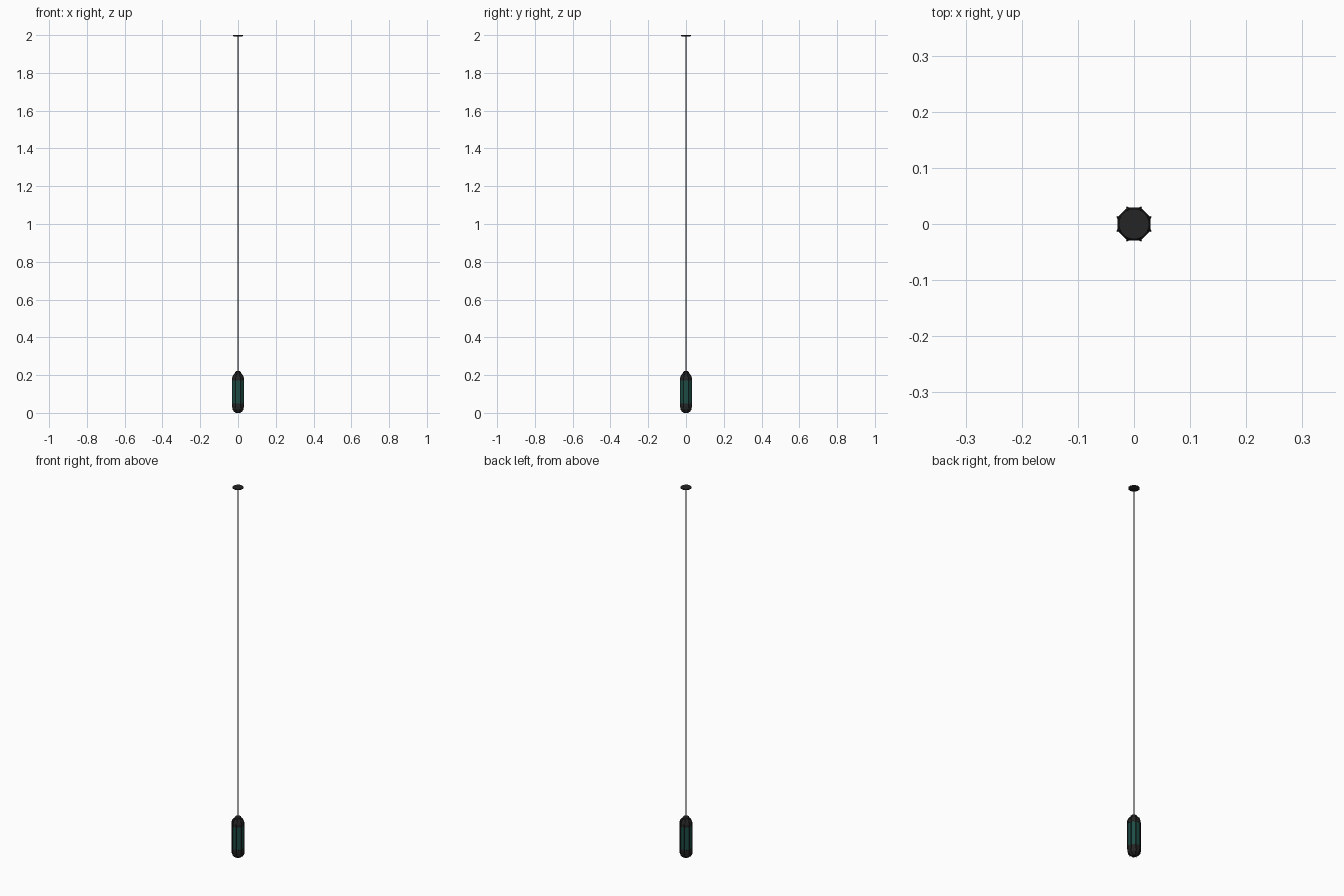
import bpy, bmesh, math
from mathutils import Vector

if "Cube" in bpy.data.objects:
    bpy.data.objects.remove(bpy.data.objects["Cube"])


def material(name, rgb):
    m = bpy.data.materials.new(name)
    m.diffuse_color = (*rgb, 1)
    m.use_nodes = True
    m.node_tree.nodes["Principled BSDF"].inputs["Base Color"].default_value = m.diffuse_color
    return m


BLACK = material("black metal", (0.018, 0.018, 0.018))
GLASS = material("dark teal glass", (0.012, 0.075, 0.06))
CORD = material("dark grey cord", (0.03, 0.03, 0.03))


def lathe(name, profile, sides, mat, smooth=False):
    """Closed revolved solid from (radius, z) points, bottom to top; flats face the axes."""
    bm = bmesh.new()
    rings = []
    for r, z in profile:
        rings.append([bm.verts.new((r * math.cos((i + .5) * math.tau / sides),
                                    r * math.sin((i + .5) * math.tau / sides), z))
                      for i in range(sides)])
    for a, b in zip(rings, rings[1:]):
        for i in range(sides):
            j = (i + 1) % sides
            bm.faces.new((a[i], a[j], b[j], b[i]))
    bm.faces.new(rings[0][::-1])
    bm.faces.new(rings[-1])
    me = bpy.data.meshes.new(name)
    bm.to_mesh(me)
    bm.free()
    me.materials.append(mat)
    ob = bpy.data.objects.new(name, me)
    bpy.context.collection.objects.link(ob)
    if smooth:
        bpy.context.view_layer.objects.active = ob
        ob.select_set(True)
        bpy.ops.object.shade_smooth_by_angle(angle=math.radians(40))
        ob.select_set(False)
    return ob


# Octagonal lantern
lathe("bottom_cap", [(0.012, 0), (0.021, 0.006), (0.029, 0.018), (0.0315, 0.032),
                     (0.0315, 0.05)], 8, BLACK)
lathe("glass_body", [(0.0305, 0.048), (0.0305, 0.182)], 8, GLASS)
lathe("top_collar", [(0.0315, 0.172), (0.0315, 0.186)], 8, BLACK)
lathe("top_cap", [(0.031, 0.184), (0.027, 0.197), (0.018, 0.206), (0.016, 0.217),
                  (0.008, 0.222)], 8, BLACK)

# Ribs on the eight corners, curving in over both caps
rib_path = [(0.021, 0.006), (0.029, 0.018), (0.0318, 0.032), (0.0318, 0.186),
            (0.027, 0.199), (0.018, 0.208)]
rib = bpy.data.curves.new("corner_ribs", 'CURVE')
rib.dimensions = '3D'
rib.bevel_depth = 0.002
rib.bevel_resolution = 0
rib.use_fill_caps = True
for i in range(8):
    a = (i + .5) * math.tau / 8
    s = rib.splines.new('POLY')
    s.points.add(len(rib_path) - 1)
    for p, (r, z) in zip(s.points, rib_path):
        p.co = (r * math.cos(a), r * math.sin(a), z, 1)
rib.materials.append(BLACK)
bpy.context.collection.objects.link(bpy.data.objects.new("corner_ribs", rib))

# Hanging cord and ceiling plate
lathe("cord", [(0.0032, 0.218), (0.0032, 1.997)], 8, CORD)
lathe("ceiling_plate", [(0.023, 1.993), (0.027, 1.996), (0.027, 2.0)], 32, BLACK, True)
